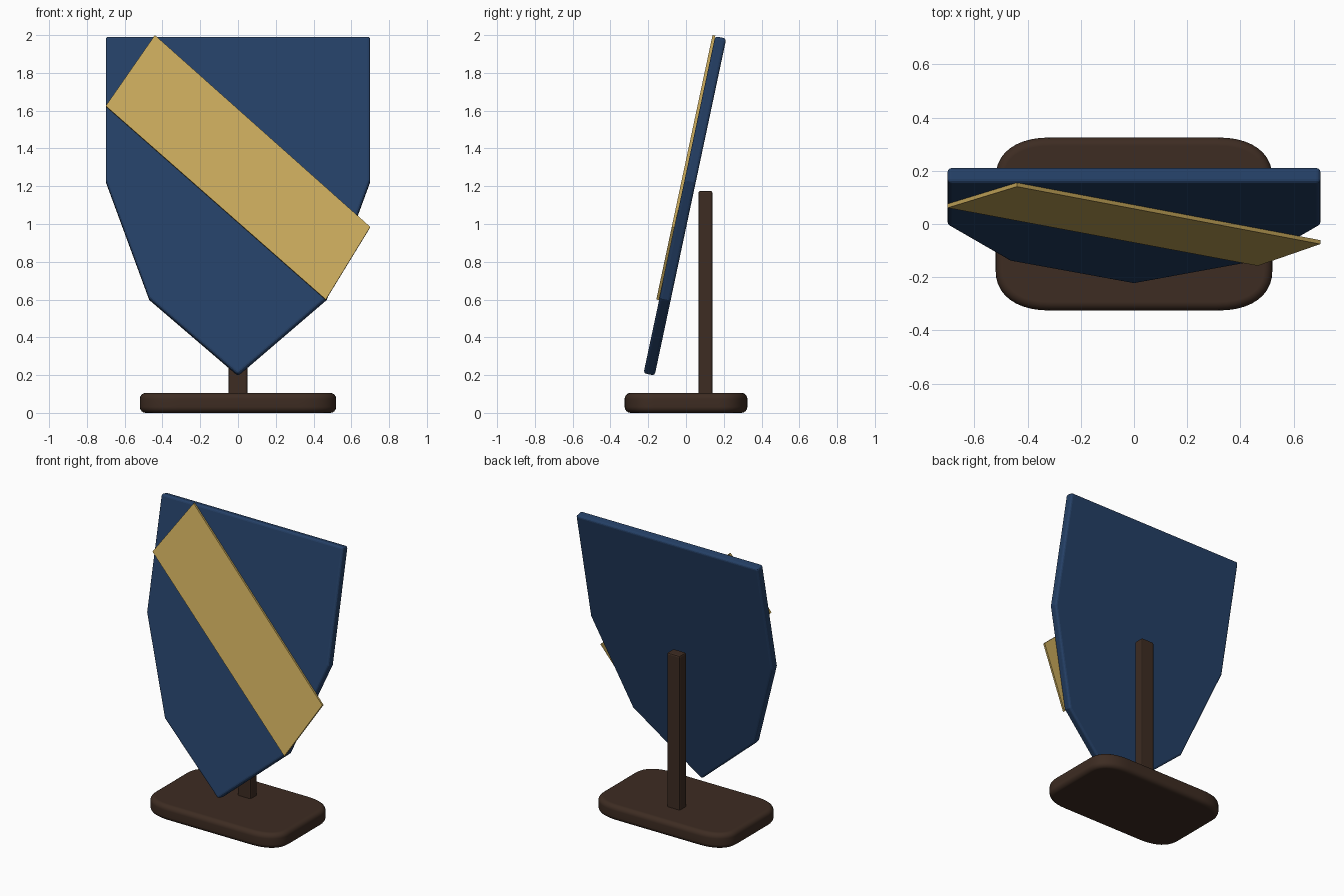
import bpy
import bmesh
import math
from mathutils import Matrix, Vector

cube = bpy.data.objects.get("Cube")
if cube:
    bpy.data.objects.remove(cube, do_unlink=True)


def make_material(name, rgb):
    mat = bpy.data.materials.new(name)
    mat.use_nodes = True
    color = (*rgb, 1.0)
    mat.diffuse_color = color
    bsdf = next(n for n in mat.node_tree.nodes if n.type == 'BSDF_PRINCIPLED')
    bsdf.inputs["Base Color"].default_value = color
    return mat


blue = make_material("navy blue", (0.018, 0.051, 0.133))
gold = make_material("muted gold", (0.58, 0.40, 0.105))
wood = make_material("dark wood", (0.047, 0.025, 0.016))


def make_slab(name, outline, axis, start, end, mat, bevel=0.0, segments=3):
    """Extrude a flat outline along Y or Z and round its sharp edges."""
    bm = bmesh.new()

    def place(a, b, d):
        return Vector((a, d, b)) if axis == 'Y' else Vector((a, b, d))

    face = bm.faces.new([bm.verts.new(place(a, b, start)) for a, b in outline])
    new = bmesh.ops.extrude_face_region(bm, geom=[face])["geom"]
    verts = [v for v in new if isinstance(v, bmesh.types.BMVert)]
    bmesh.ops.translate(bm, verts=verts, vec=place(0, 0, end - start))
    bmesh.ops.recalc_face_normals(bm, faces=bm.faces[:])
    if bevel:
        sharp = [e for e in bm.edges if e.calc_face_angle(0) > math.radians(40)]
        bmesh.ops.bevel(bm, geom=sharp, offset=bevel, segments=segments,
                        profile=0.5, affect='EDGES', clamp_overlap=True)
    mesh = bpy.data.meshes.new(name)
    bm.to_mesh(mesh)
    bm.free()
    mesh.materials.append(mat)
    obj = bpy.data.objects.new(name, mesh)
    bpy.context.collection.objects.link(obj)
    return obj


def rounded_rectangle(half_x, half_y, corner_x, corner_y, steps=10, power=2.3):
    """Rectangle with soft, slightly squared elliptical corners."""
    quarter = []
    for i in range(steps + 1):
        t = math.pi / 2 * i / steps
        c, s = max(math.cos(t), 0), max(math.sin(t), 0)
        quarter.append((half_x - corner_x + corner_x * c ** (2 / power),
                        half_y - corner_y + corner_y * s ** (2 / power)))
    half = quarter + [(-x, y) for x, y in reversed(quarter)]
    return half + [(-x, -y) for x, y in half]


# Base plate
base = make_slab("base", rounded_rectangle(0.52, 0.325, 0.21, 0.155), 'Z',
                 0.0, 0.106, wood, bevel=0.032, segments=4)
bpy.ops.object.select_all(action='DESELECT')
base.select_set(True)
bpy.context.view_layer.objects.active = base
bpy.ops.object.shade_smooth_by_angle(angle=math.radians(40))
base.modifiers.new("even shading", 'WEIGHTED_NORMAL')

# Upright post behind the shield
post_outline = [(-0.05, 0.066), (0.05, 0.066), (0.05, 0.14), (-0.05, 0.14)]
make_slab("support_post", post_outline, 'Z', 0.08, 1.175, wood,
          bevel=0.01, segments=2)

# Shield panel and diagonal band share one backward lean
lean = (Matrix.Translation((0, -0.007, 1.09))
        @ Matrix.Rotation(math.radians(-12), 4, 'X'))

right_edge = [(0.70, 0.918), (0.70, 0.138), (0.47, -0.50)]
shield_outline = (right_edge + [(0, -0.912)]
                  + [(-x, z) for x, z in reversed(right_edge)])
shield = make_slab("shield", shield_outline, 'Y', -0.03, 0.03, blue,
                   bevel=0.015)
shield.matrix_world = lean

band_outline = [(-0.70, 0.538), (-0.44, 0.921), (0.70, -0.117), (0.465, -0.51)]
band = make_slab("diagonal_band", band_outline, 'Y', -0.045, -0.03, gold)
band.matrix_world = lean
